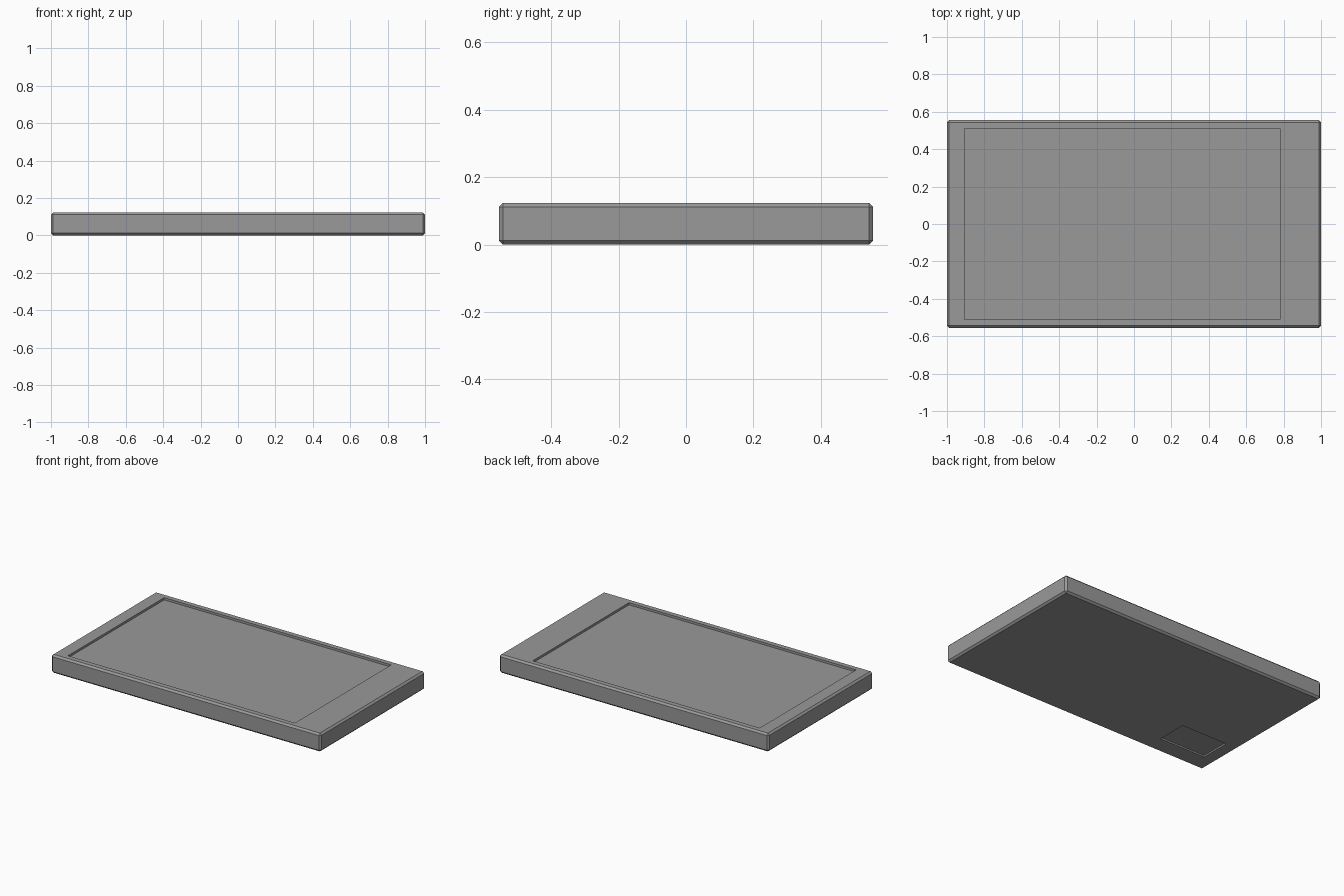
import bpy
import bmesh
from mathutils import Matrix, Vector

if "Cube" in bpy.data.objects:
    bpy.data.objects.remove(bpy.data.objects["Cube"])


def box(name, lo, hi, chamfer=0.0):
    """Axis-aligned box between two corners, optionally chamfered."""
    lo, hi = Vector(lo), Vector(hi)
    bm = bmesh.new()
    bmesh.ops.create_cube(
        bm, size=1.0,
        matrix=Matrix.Translation((lo + hi) / 2) @ Matrix.Diagonal((*(hi - lo), 1.0)))
    if chamfer:
        bmesh.ops.bevel(bm, geom=bm.edges[:], offset=chamfer,
                        segments=1, affect='EDGES', profile=0.5)
    mesh = bpy.data.meshes.new(name)
    bm.to_mesh(mesh)
    bm.free()
    ob = bpy.data.objects.new(name, mesh)
    bpy.context.collection.objects.link(ob)
    return ob


def carve(target, name, lo, hi):
    """Cut a box-shaped recess and discard the cutter."""
    cutter = box(name, lo, hi)
    cutter.hide_render = True
    cutter.data.materials.append(dark_grey)
    mod = target.modifiers.new(name, 'BOOLEAN')
    mod.operation = 'DIFFERENCE'
    mod.solver = 'EXACT'
    mod.object = cutter
    bpy.context.view_layer.objects.active = target
    bpy.ops.object.modifier_apply(modifier=mod.name)
    bpy.data.objects.remove(cutter)


HEIGHT = 0.123

dark_grey = bpy.data.materials.new("dark_grey")
dark_grey.diffuse_color = (0.32, 0.32, 0.32, 1.0)
dark_grey.use_nodes = True
dark_grey.node_tree.nodes["Principled BSDF"].inputs["Base Color"].default_value = dark_grey.diffuse_color

# Chamfered slab
body = box("tablet_body", (-1, -0.555, 0), (1, 0.555, HEIGHT), chamfer=0.012)
body.data.materials.append(dark_grey)

# Recessed screen area on top, offset to leave a wide border on the right
carve(body, "screen_recess", (-0.905, -0.51, HEIGHT - 0.015), (0.78, 0.51, HEIGHT + 0.1))

# Small shallow recess under the front left corner
carve(body, "underside_recess", (-0.91, -0.43, -0.1), (-0.57, -0.225, 0.01))
